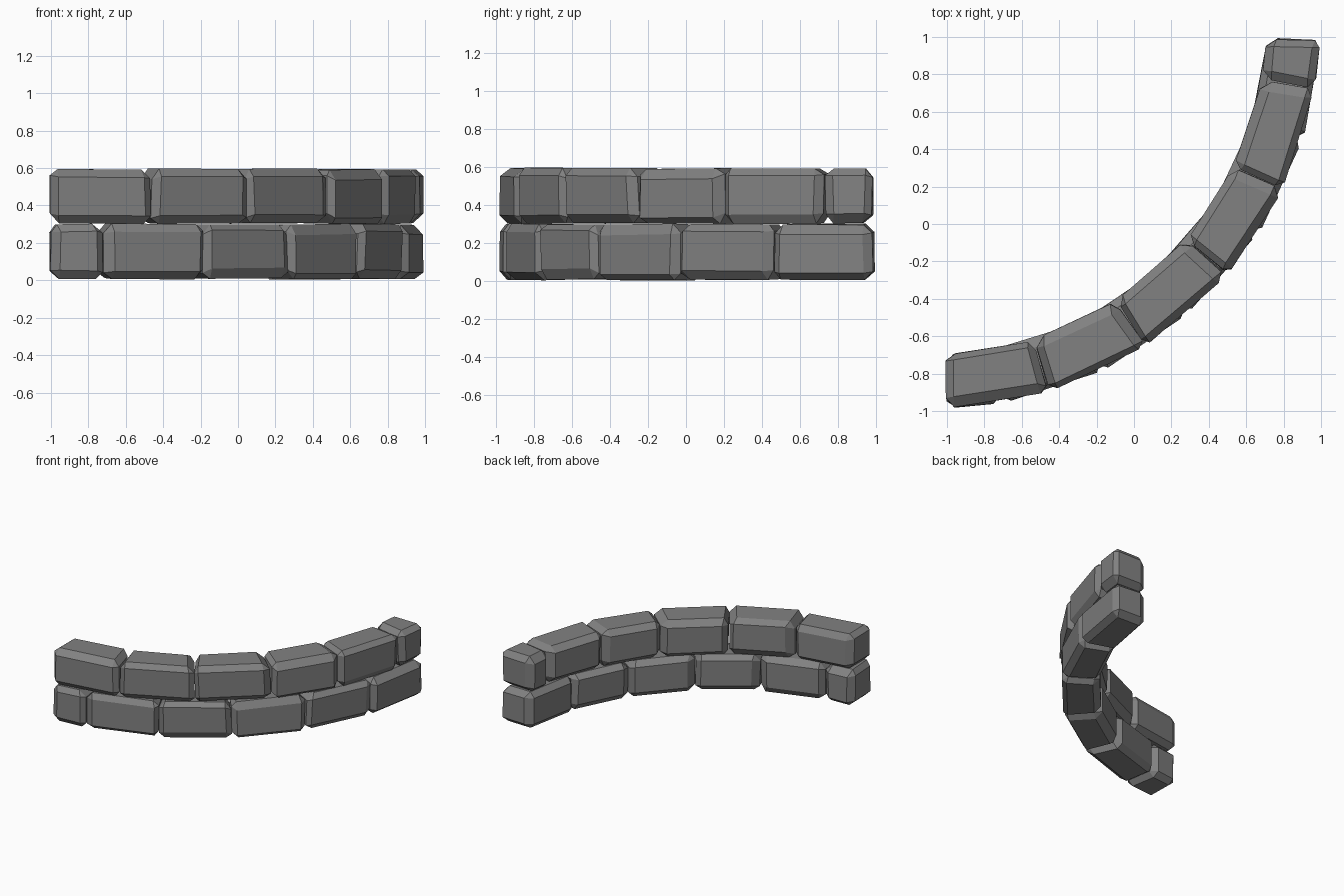
import bpy, bmesh, math, random
from mathutils import Vector

if "Cube" in bpy.data.objects:
    bpy.data.objects.remove(bpy.data.objects["Cube"])

random.seed(7)
CX, CY = -1.065, 1.072          # centre of the wall's arc
R_IN, R_OUT = 1.775, 2.062
CHAMFER = 0.043

stone = bpy.data.materials.new("grey stone")
stone.diffuse_color = (0.22, 0.22, 0.22, 1)
stone.use_nodes = True
stone.node_tree.nodes["Principled BSDF"].inputs["Base Color"].default_value = stone.diffuse_color


def polar(r, deg, z):
    a = math.radians(deg)
    return Vector((CX + r * math.sin(a), CY - r * math.cos(a), z))


def jit(s):
    return random.uniform(-s, s)


def brick(name, a0, a1, z0, z1):
    """Wedge-shaped block between two arc angles, unevenly chamfered."""
    bm = bmesh.new()
    bmesh.ops.create_cube(bm, size=2)
    for v in bm.verts:
        s = v.co.copy()
        r = (R_OUT if s.y < 0 else R_IN) + jit(0.006)
        a = (a0 if s.x < 0 else a1) + jit(0.25)
        v.co = polar(r, a, (z0 if s.z < 0 else z1) + jit(0.005))
    bm.normal_update()
    bmesh.ops.bevel(bm, geom=bm.edges[:], offset=CHAMFER, offset_type='OFFSET',
                    segments=1, profile=0.5, affect='EDGES')
    bm.normal_update()
    # slide each main face in its own plane so chamfer widths vary
    main = sorted(bm.faces, key=lambda f: -f.calc_area())
    main = [f for f in main if len(f.verts) == 4 and
            all(len(e.link_faces) == 2 for e in f.edges)]
    used = set()
    for f in main:
        if any(v in used for v in f.verts):
            continue
        used.update(f.verts)
        d = Vector((jit(0.014), jit(0.014), jit(0.014)))
        d -= f.normal * d.dot(f.normal)
        for v in f.verts:
            v.co += d
    bmesh.ops.recalc_face_normals(bm, faces=bm.faces[:])
    me = bpy.data.meshes.new(name)
    bm.to_mesh(me)
    bm.free()
    me.materials.append(stone)
    ob = bpy.data.objects.new(name, me)
    bpy.context.collection.objects.link(ob)


# Two courses with staggered joints (angles along the arc)
courses = {
    "lower_brick": (0.008, 0.300, [1.8, 9.7, 25.7, 41.0, 57.0, 72.5, 87.6]),
    "upper_brick": (0.305, 0.593, [1.8, 17.2, 33.1, 49.3, 64.5, 80.3, 87.6]),
}
for name, (z0, z1, joints) in courses.items():
    for i, (a, b) in enumerate(zip(joints, joints[1:])):
        brick(f"{name}_{i + 1}", a + 0.1, b - 0.1, z0, z1)
